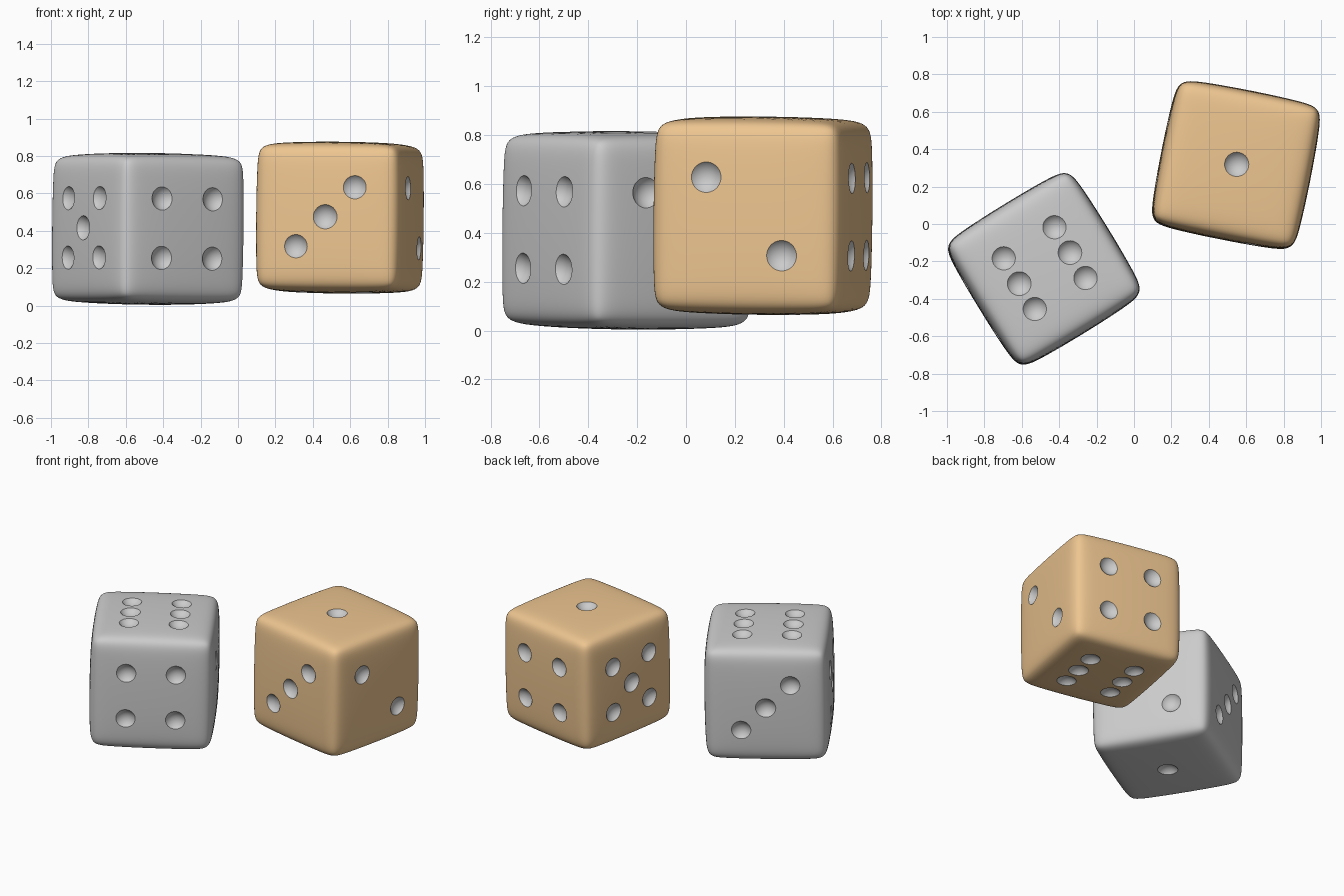
import bpy, bmesh
from math import radians, pi
from mathutils import Matrix, Vector

if "Cube" in bpy.data.objects:
    bpy.data.objects.remove(bpy.data.objects["Cube"])

HALF, EDGE = 0.409, 0.045      # cage half size and edge chamfer
STEP = 0.16                    # pip offset from face centre
PIP_R, DEPTH = 0.078, 0.034    # pip sphere radius and dent depth

def material(name, rgb):
    m = bpy.data.materials.new(name)
    m.diffuse_color = (*rgb, 1)
    m.use_nodes = True
    m.node_tree.nodes["Principled BSDF"].inputs["Base Color"].default_value = m.diffuse_color
    return m

wood = material("warm_tan", (0.85, 0.56, 0.28))
grey = material("pip_grey", (0.8, 0.8, 0.8))

def new_object(name, bm):
    me = bpy.data.meshes.new(name)
    bm.to_mesh(me)
    bm.free()
    ob = bpy.data.objects.new(name, me)
    bpy.context.collection.objects.link(ob)
    return ob

# Die body: chamfered cube, softened by subdivision
bm = bmesh.new()
bmesh.ops.create_cube(bm, size=2 * HALF)
bmesh.ops.bevel(bm, geom=bm.edges[:], offset=EDGE, segments=1, affect='EDGES')
body = new_object("tan_die", bm)

# Pip layout on each face: normal, u axis, v axis, pip cells
X, Y, Z = Vector((1, 0, 0)), Vector((0, 1, 0)), Vector((0, 0, 1))
four = [(u, v) for u in (-1, 1) for v in (-1, 1)]
faces = [
    (Z, X, Y, [(0, 0)]),
    (X, Y, Z, [(-1, 1), (1, -1)]),
    (-Y, X, Z, [(-1, -1), (0, 0), (1, 1)]),
    (Y, X, Z, four),
    (-X, Y, Z, four + [(0, 0)]),
    (-Z, X, Y, four + [(-1, 0), (1, 0)]),
]

# Pip cutter: one sphere per pip
bm = bmesh.new()
for n, u, v, cells in faces:
    for a, b in cells:
        c = n * (0.404 + PIP_R - DEPTH) + (u * a + v * b) * STEP
        bmesh.ops.create_uvsphere(bm, u_segments=32, v_segments=24, radius=PIP_R,
                                  matrix=Matrix.Translation(c))
for f in bm.faces:
    f.material_index = 1
cutter = new_object("pip_cutter", bm)
cutter.hide_render = True
for ob in (body, cutter):
    ob.data.materials.append(wood)
    ob.data.materials.append(grey)

sub = body.modifiers.new("soften", 'SUBSURF')
sub.levels = sub.render_levels = 4
cut = body.modifiers.new("pips", 'BOOLEAN')
cut.operation, cut.solver, cut.object = 'DIFFERENCE', 'EXACT', cutter
dg = bpy.context.evaluated_depsgraph_get()
mesh = bpy.data.meshes.new_from_object(body.evaluated_get(dg))
body.modifiers.clear()
body.data = mesh
bpy.data.objects.remove(cutter)

# Grey die: the same die turned over
other = bpy.data.objects.new("grey_die", mesh.copy())
bpy.context.collection.objects.link(other)
other.data.materials.clear()

# Both dice lean very slightly
tilt = Matrix.Rotation(-0.01, 4, 'X') @ Matrix.Rotation(0.01, 4, 'Y')

def place(ob, loc, turn, flip=0):
    ob.matrix_world = (Matrix.Translation(loc) @ tilt
                       @ Matrix.Rotation(radians(turn), 4, 'Z')
                       @ Matrix.Rotation(flip, 4, 'X'))

place(body, (0.545, 0.315, 0.47), -11.2)
place(other, (-0.482, -0.24, 0.41), 31.5, pi)

for ob in (body, other):
    bpy.ops.object.select_all(action='DESELECT')
    ob.select_set(True)
    bpy.context.view_layer.objects.active = ob
    bpy.ops.object.shade_smooth_by_angle(angle=radians(30))
